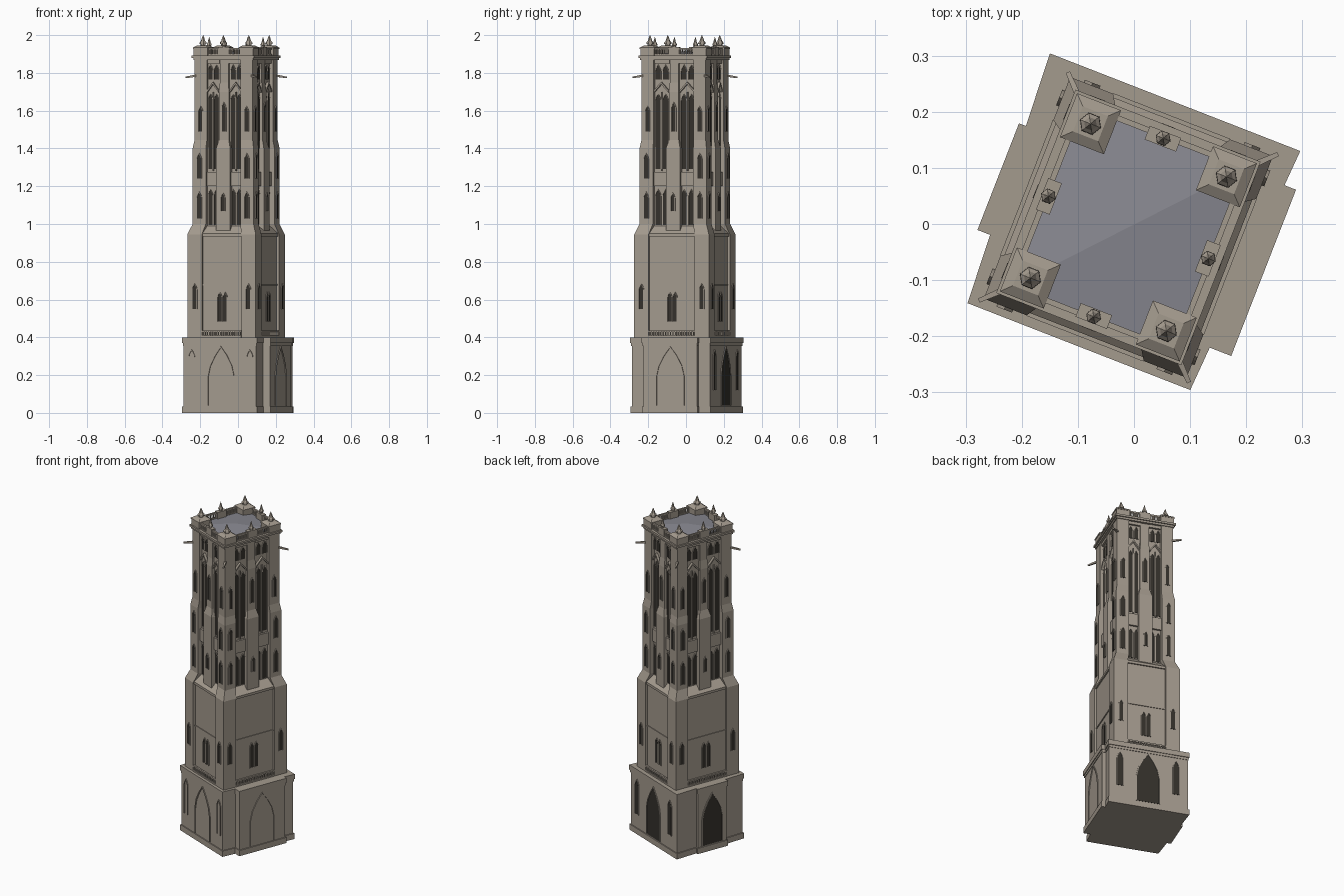
import bpy, bmesh, math
from mathutils import Matrix, Vector

if "Cube" in bpy.data.objects:
    bpy.data.objects.remove(bpy.data.objects["Cube"])

# the tower stands turned on its plot
PLACE = Matrix.Translation((-0.01, -0.006, 0)) @ Matrix.Rotation(math.radians(-21.3), 4, 'Z')
TURN = [(1, 0), (0, 1), (-1, 0), (0, -1)]        # front, +x, back, -x
SIGNS = [(-1, -1), (1, -1), (1, 1), (-1, 1)]
MID, UPPER, TOP, CORE = (0.194, 0.212), (0.173, 0.190), (0.165, 0.1825), (0.145, 0.163)
parts = {}


def material(name, colour):
    m = bpy.data.materials.new(name)
    m.use_nodes = True
    m.diffuse_color = (*colour, 1)
    m.node_tree.nodes["Principled BSDF"].inputs["Base Color"].default_value = (*colour, 1)
    return m


STONE = material("warm grey stone", (0.37, 0.325, 0.27))
DARK = material("dark opening", (0.035, 0.031, 0.025))
LEAD = material("lead roof", (0.25, 0.25, 0.285))


def loft(part, rings, mat=STONE):
    """Closed solid through rings of points, added to the named part."""
    bm = parts.setdefault(part, (bmesh.new(), mat))[0]
    rows = [[bm.verts.new(PLACE @ Vector(p)) for p in r] for r in rings]
    n = len(rows[0])
    for lo, hi in zip(rows, rows[1:]):
        for i in range(n):
            j = (i + 1) % n
            bm.faces.new((lo[i], lo[j], hi[j], hi[i]))
    bm.faces.new(rows[0][::-1])
    bm.faces.new(rows[-1])


def rect(a, b, z, cx=0, cy=0):
    return [(cx + sx * a, cy + sy * b, z) for sx, sy in SIGNS]


def block(part, size, z0, z1, mat=STONE, cx=0, cy=0):
    loft(part, [rect(*size, z, cx, cy) for z in (z0, z1)], mat)


def on_side(k, s, d, z):
    c, n = TURN[k]
    return (s * c + d * n, s * n - d * c, z)


def prism(part, k, outline, d0, d1, mat=STONE):
    """Outline of (along, height) pushed from depth d0 to d1 on side k."""
    loft(part, [[on_side(k, s, d, z) for s, z in outline] for d in (d0, d1)], mat)


def slab(part, k, s, w, d0, d1, z0, z1):
    prism(part, k, [(s - w/2, z0), (s + w/2, z0), (s + w/2, z1), (s - w/2, z1)], d0, d1)


def lancet(s, w, z0, z1):
    rise = min(w * 1.1, (z1 - z0) * 0.5)
    curve = [(w/2 * (1 - t ** 1.7), z1 - rise * (1 - t)) for t in (0, 0.35, 0.7)]
    right = [(w/2, z0)] + curve
    return [(s - x, z) for x, z in right] + [(s, z1)] + [(s + x, z) for x, z in right[::-1]]


def window(k, s, w, z0, z1, d, rim=0.004, blind=False):
    """Dark pointed plate (unless blind) with a raised stone moulding."""
    if not blind:
        prism("window_openings", k, lancet(s, w, z0, z1), d - 0.002, d + 0.002, DARK)
    outer = lancet(s, w + 2 * rim, z0, z1 + 1.5 * rim)
    prism("window_mouldings", k, outer + lancet(s, w, z0, z1)[::-1], d - 0.003, d + 0.005)


def depth(k, size):
    return size[1 - k % 2]


def width(k, size):
    return size[k % 2]


def balustrade(part, k, s, w, d, z0, z1, count):
    for lo, hi in ((z0, z0 + 0.009), (z1 - 0.009, z1)):
        slab(part, k, s, w, d - 0.007, d + 0.003, lo, hi)
    for i in range(count):
        slab(part, k, s - w/2 + w * (i + 0.5) / count, 0.005, d - 0.005, d + 0.001, z0, z1)


# base: slightly wider at the back, with a shallow porch on two sides
def base_level(part, grow, z0, z1):
    plan = [(-0.211, -0.223), (0.201, -0.223), (0.229, 0.231), (-0.236, 0.231)]
    loft(part, [[(x + grow * sx, y + grow * sy, z) for (x, y), (sx, sy) in zip(plan, SIGNS)]
                for z in (z0, z1)])
    slab(part, 1, 0.012, 0.304 + 2 * grow, 0.1, 0.247 + grow, z0, z1)
    slab(part, 3, 0, 0.19 + 2 * grow, 0.1, 0.242 + grow, z0, z1)


base_level("base_wall", 0, 0, 0.37)
base_level("base_plinth", 0.006, 0, 0.035)
base_level("base_string", 0.003, 0.355, 0.37)
base_level("base_cornice", 0.007, 0.37, 0.40)
for k, d, s, w in ((0, 0.223, 0, 0.14), (1, 0.247, 0.012, 0.15), (2, 0.231, 0, 0.13), (3, 0.242, 0, 0.13)):
    window(k, s, w, 0.04, 0.345, d, 0.006, blind=k < 2)
    if k % 2 == 0:
        for side in (-1, 1):
            window(k, side * 0.165, 0.03, 0.12, 0.33, d, blind=k == 0)

# middle stage: recessed panels between corner piers
block("middle_wall", (MID[0] - 0.014, MID[1] - 0.014), 0.40, 0.95)
loft("middle_weathering", [rect(MID[0] - 0.006, MID[1] - 0.006, 0.935),
                           rect(MID[0] - 0.006, MID[1] - 0.006, 0.95), rect(*CORE, 0.99)])

# corner piers stepping inwards through all stages
STEPS = [(0.40, MID, 0.082), (0.945, MID, 0.082), (1.0, UPPER, 0.075), (1.40, UPPER, 0.075),
         (1.445, TOP, 0.07), (1.875, TOP, 0.07)]
for sx, sy in SIGNS:
    loft("corner_piers", [rect(w/2, w/2, z, sx * (a - w/2), sy * (b - w/2))
                          for z, (a, b), w in STEPS])

# upper stage core
block("belfry_wall", CORE, 0.95, 1.88)

for k in range(4):
    mid_d, up_d, top_d, core_d = (depth(k, s) for s in (MID, UPPER, TOP, CORE))
    half_mid, half_up, half_top = (width(k, s) for s in (MID, UPPER, TOP))

    # middle panel: balustrade, string course and twin lancets
    panel = 2 * (half_mid - 0.082)
    balustrade("lower_balustrade", k, 0, panel, mid_d - 0.002, 0.40, 0.437, 18)
    slab("middle_string", k, 0, panel, mid_d - 0.03, mid_d - 0.010, 0.675, 0.682)
    for side in (-1, 1):
        window(k, side * 0.015, 0.021, 0.485, 0.635, mid_d - 0.014)

    # pier windows on each stage
    for side in (-1, 1):
        window(k, side * (half_mid - 0.041), 0.022, 0.55, 0.68, mid_d)
        for z0, z1 in ((1.03, 1.165), (1.24, 1.37)):
            window(k, side * (half_up - 0.038), 0.022, z0, z1, up_d)
        window(k, side * (half_top - 0.035), 0.02, 1.49, 1.62, top_d)

    # central buttress with set-offs
    for w0, w1, d0, d1, z0, z1 in ((0.08, 0.08, up_d, up_d, 0.965, 1.40),
                                   (0.08, 0.056, up_d, top_d - 0.004, 1.40, 1.445),
                                   (0.056, 0.056, top_d - 0.004, top_d - 0.004, 1.445, 1.70),
                                   (0.056, 0.05, top_d - 0.004, top_d - 0.010, 1.70, 1.75),
                                   (0.05, 0.05, top_d - 0.010, top_d - 0.010, 1.75, 1.88)):
        loft("central_buttresses", [[on_side(k, s, d, z) for s, d in
             ((-w/2, core_d - 0.02), (w/2, core_d - 0.02), (w/2, dd), (-w/2, dd))]
             for w, dd, z in ((w0, d0, z0), (w1, d1, z1))])
    window(k, 0, 0.018, 1.07, 1.16, up_d)
    window(k, 0, 0.02, 1.49, 1.64, top_d - 0.004)

    # two belfry bays on each face
    bay = (half_top - 0.07 + 0.034) / 2
    span = half_top - 0.07 - 0.028
    for side in (-1, 1):
        s = side * bay
        for z0, z1 in ((0.995, 1.18), (1.29, 1.685), (1.765, 1.84)):
            for off in (-0.25, 0.25):
                window(k, s + off * span, span * 0.34, z0, z1, core_d, 0.003)
        slab("bay_mullions", k, s, 0.006, core_d - 0.01, core_d + 0.009, 1.28, 1.70)
        slab("bay_transoms", k, s, span + 0.01, core_d - 0.01, core_d + 0.012, 1.20, 1.275)
        slab("bay_heads", k, s, span + 0.01, core_d - 0.01, core_d + 0.012, 1.85, 1.88)
        gable = [(s - span/2, 1.695), (s, 1.74), (s + span/2, 1.695)]
        prism("bay_gables", k, gable + [(x, z + 0.012) for x, z in gable[::-1]],
              core_d - 0.005, core_d + 0.014)

    # parapet with a centre pinnacle
    run = half_top - 0.07 - 0.03
    for side in (-1, 1):
        balustrade("parapet", k, side * (0.03 + run / 2), run, top_d - 0.006, 1.89, 1.932, 8)
    slab("pinnacle_blocks", k, 0, 0.06, top_d - 0.026, top_d, 1.89, 1.936)


def spire(part, x, y, z0, z1, radius):
    """Six-sided crocketed finial."""
    profile = [(0, 0.7), (0.14, 0.7), (0.18, 1), (0.32, 0.95), (0.45, 0.6), (0.72, 0.36), (1, 0.03)]
    loft(part, [[(x + radius * r * math.cos(i * math.pi / 3), y + radius * r * math.sin(i * math.pi / 3),
                  z0 + t * (z1 - z0)) for i in range(6)] for t, r in profile])


# cornice, roof, corner turrets and spouts
block("top_cornice", (TOP[0] + 0.005, TOP[1] + 0.005), 1.868, 1.88)
block("top_cornice", (TOP[0] + 0.012, TOP[1] + 0.012), 1.88, 1.892)
loft("roof", [rect(0.152, 0.17, 1.885), rect(0.152, 0.17, 1.894), rect(0.0005, 0.0005, 1.915)], LEAD)
for k in range(4):
    spire("mid_pinnacles", *on_side(k, 0, depth(k, TOP) - 0.012, 0)[:2], 1.936, 1.99, 0.014)
for sx, sy in SIGNS:
    x, y = sx * (TOP[0] - 0.035), sy * (TOP[1] - 0.035)
    block("corner_turrets", (0.039, 0.039), 1.89, 1.927, cx=x, cy=y)
    loft("corner_turrets", [rect(0.042, 0.042, 1.927, x, y), rect(0.042, 0.042, 1.934, x, y),
                            rect(0.024, 0.024, 1.946, x, y)])
    spire("corner_spires", x, y, 1.944, 2.0, 0.02)
    # diagonal spout
    ring = [(-1, -1), (1, -1), (1, 1), (-1, 1)]
    loft("gargoyles", [[(sx * (TOP[0] + t + 0.7 * r * p), sy * (TOP[1] + t - 0.7 * r * p), z + r * q)
                        for p, q in ring] for t, z, r in ((-0.01, 1.786, 0.006), (0.036, 1.776, 0.004))])

# turn the gathered parts into objects
for name, (bm, mat) in parts.items():
    bmesh.ops.recalc_face_normals(bm, faces=bm.faces)
    mesh = bpy.data.meshes.new(name)
    bm.to_mesh(mesh)
    bm.free()
    mesh.materials.append(mat)
    bpy.context.collection.objects.link(bpy.data.objects.new(name, mesh))
